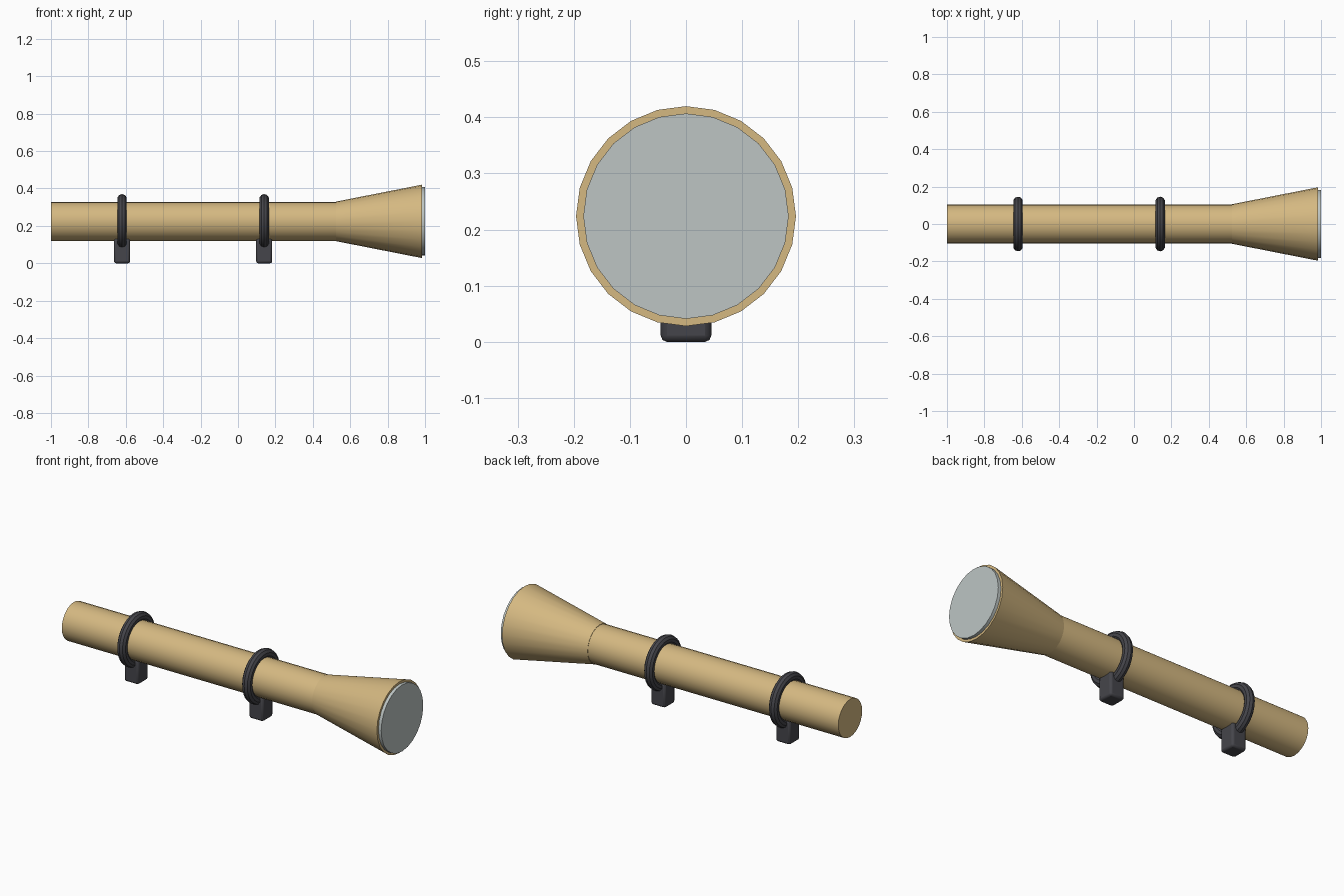
import bpy
import math

AXIS_Z = 0.224
SIDES = 24

if "Cube" in bpy.data.objects:
    bpy.data.objects.remove(bpy.data.objects["Cube"], do_unlink=True)


def make_material(name, color, roughness):
    mat = bpy.data.materials.new(name)
    mat.use_nodes = True
    mat.diffuse_color = (*color, 1)
    bsdf = mat.node_tree.nodes["Principled BSDF"]
    bsdf.inputs["Base Color"].default_value = (*color, 1)
    bsdf.inputs["Roughness"].default_value = roughness
    return mat


brass = make_material("warm_brass", (0.66, 0.48, 0.22), 0.5)
dark = make_material("dark_grey", (0.06, 0.06, 0.07), 0.5)
glass = make_material("pale_glass", (0.51, 0.56, 0.55), 0.3)


def finish(name, mat):
    obj = bpy.context.object
    obj.name = name
    obj.data.materials.append(mat)
    bpy.ops.object.shade_smooth_by_angle(angle=math.radians(35))
    return obj


def barrel(name, x0, x1, r0, r1, mat):
    """Round section along x, radius r0 at x0 and r1 at x1."""
    bpy.ops.mesh.primitive_cone_add(
        vertices=SIDES, radius1=r0, radius2=r1, depth=x1 - x0,
        location=((x0 + x1) / 2, 0, AXIS_Z), rotation=(0, math.pi / 2, 0))
    return finish(name, mat)


# Tube, flared front and lens
barrel("main_tube", -1, 0.53, 0.104, 0.104, brass)
barrel("flared_bell", 0.525, 0.983, 0.106, 0.196, brass)
barrel("front_lens", 0.96, 1.0, 0.183, 0.183, glass)

# Mounting rings, each on a bevelled foot
for label, x in (("rear", -0.62), ("front", 0.14)):
    bpy.ops.mesh.primitive_torus_add(
        major_segments=32, minor_segments=10, major_radius=0.12,
        minor_radius=0.026, location=(x, 0, AXIS_Z),
        rotation=(0, math.pi / 2, 0))
    finish(label + "_ring", dark)

    bpy.ops.mesh.primitive_cube_add(size=1, location=(x, 0, 0.066))
    bpy.context.object.scale = (0.086, 0.09, 0.132)
    bpy.ops.object.transform_apply(location=False, rotation=False, scale=True)
    foot = finish(label + "_foot", dark)
    bevel = foot.modifiers.new("rounded_edges", "BEVEL")
    bevel.width = 0.011
    bevel.segments = 2
